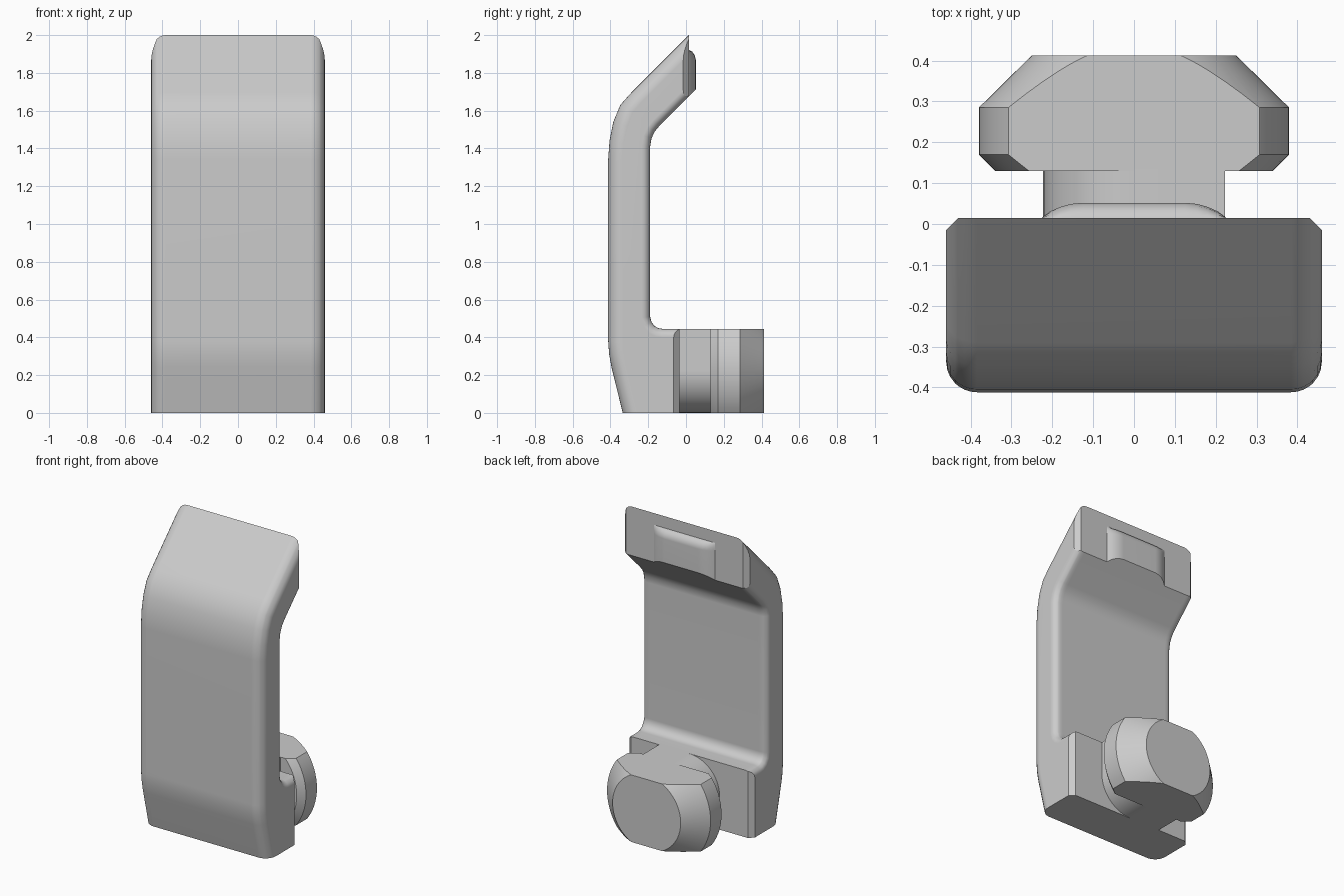
import bpy, bmesh, math
from mathutils import Vector

cube = bpy.data.objects.get("Cube")
if cube:
    bpy.data.objects.remove(cube, do_unlink=True)

grey = bpy.data.materials.new("light grey")
grey.use_nodes = True
COLOUR = (0.6, 0.6, 0.6, 1)
grey.diffuse_color = COLOUR
grey.node_tree.nodes["Principled BSDF"].inputs["Base Color"].default_value = COLOUR


def finish(name, bm):
    """Turn a bmesh into a shaded object with sharp creases."""
    bmesh.ops.recalc_face_normals(bm, faces=bm.faces)
    mesh = bpy.data.meshes.new(name)
    bm.to_mesh(mesh)
    bm.free()
    mesh.materials.append(grey)
    obj = bpy.data.objects.new(name, mesh)
    bpy.context.collection.objects.link(obj)
    bpy.ops.object.select_all(action='DESELECT')
    obj.select_set(True)
    bpy.context.view_layer.objects.active = obj
    bpy.ops.object.shade_smooth_by_angle(angle=math.radians(30))
    weighted = obj.modifiers.new("weighted normals", 'WEIGHTED_NORMAL')
    weighted.keep_sharp = True
    return obj


def loft(sections):
    """Skin a row of matching closed sections and cap both ends."""
    bm = bmesh.new()
    rings = [[bm.verts.new(p) for p in sec] for sec in sections]
    n = len(rings[0])
    for a, b in zip(rings, rings[1:]):
        for i in range(n):
            j = (i + 1) % n
            bm.faces.new((a[i], a[j], b[j], b[i]))
    bm.faces.new(rings[0])
    bm.faces.new(rings[-1])
    return bm


def inset(points, depths):
    """Move each edge of a clockwise outline inwards by its own depth."""
    n = len(points)
    normals = []
    for i in range(n):
        d = (Vector(points[(i + 1) % n]) - Vector(points[i])).normalized()
        normals.append(Vector((d.y, -d.x)))
    result = []
    for i, p in enumerate(points):
        a, b, da, db = normals[i - 1], normals[i], depths[i - 1], depths[i]
        det = a.x * b.y - a.y * b.x
        result.append((p[0] + (da * b.y - db * a.y) / det,
                       p[1] + (a.x * db - b.x * da) / det))
    return result


# Bent bracket: side outline as (y, z), front edge upwards then back edge down
HALF = 0.46
outer = [(-0.335, 0), (-0.394, 0.24), (-0.407, 0.31), (-0.412, 0.38),
         (-0.412, 1.34), (-0.405, 1.44), (-0.385, 1.54), (-0.348, 1.63),
         (-0.29, 1.695), (0.015, 2)]
inner = [(0.015, 1.675), (-0.14, 1.52), (-0.165, 1.49), (-0.182, 1.455),
         (-0.19, 1.41), (-0.19, 0.51), (-0.182, 0.48), (-0.167, 0.46),
         (-0.148, 0.449), (-0.125, 0.445), (-0.035, 0.445)]
outline = outer + inner + [(-0.035, 0)]


def round_depth(r, s):
    return r - math.sqrt(r * r - (r - s) ** 2) if s < r else 0


sections = []
for s in (0, 0.003, 0.01, 0.022, 0.03, 0.045, 0.06, 0.075):
    front, back = round_depth(0.075, s), round_depth(0.045, s)
    chamfer = max(0, 0.03 - s)
    depths = ([front] * (len(outer) - 1) + [chamfer]
              + [back] * (len(inner) - 1) + [chamfer, 0])
    sections.append((HALF - s, inset(outline, depths)))
left = [[(x, y, z) for y, z in sec] for x, sec in sections]
right = [[(-x, y, z) for y, z in sec] for x, sec in reversed(sections)]
finish("bent_bracket", loft(left + right))

# Raised pad on the upper end face, domed towards its sides
pad = []
for x, h in ((0.225, 0.001), (0.205, 0.016), (0.18, 0.027), (0.155, 0.034), (0.125, 0.037)):
    y = 0.015 + h
    pad.append((x, [(-0.01, 1.65), (y, 1.675 + h), (y, 1.87), (y - h * 0.15, 1.893),
                    (y - h * 0.5, 1.912), (0.015, 1.922), (-0.01, 1.924)]))
left = [[(x, y, z) for y, z in sec] for x, sec in pad]
right = [[(-x, y, z) for y, z in sec] for x, sec in reversed(pad)]
finish("end_pad", loft(left + right))

# Locking neck: round with two opposite square corners
R = 0.2225
neck = []
for start, sign in ((90, 1), (270, -1)):
    neck.append((sign * R, sign * R))
    for k in range(13):
        a = math.radians(start + k * 7.5)
        neck.append((R * math.cos(a), R * math.sin(a)))
finish("locking_neck", loft([[(x, y, R + z) for x, z in neck] for y in (-0.04, 0.135)]))

# Locking head: chamfered disc about the y axis, trimmed flat above and below
SEGMENTS = 72
rings = []
for y, r in ((0.13, 0.34), (0.17, 0.38), (0.285, 0.38), (0.413, 0.25)):
    rings.append([(r * math.cos(math.tau * i / SEGMENTS), y,
                   R + r * math.sin(math.tau * i / SEGMENTS)) for i in range(SEGMENTS)])
head = loft(rings)
for z, direction in ((0, -1), (2 * R, 1)):
    cut = bmesh.ops.bisect_plane(head, geom=head.verts[:] + head.edges[:] + head.faces[:],
                                 plane_co=(0, 0, z), plane_no=(0, 0, direction),
                                 clear_outer=True)
    rim = [e for e in cut["geom_cut"] if isinstance(e, bmesh.types.BMEdge)]
    bmesh.ops.contextual_create(head, geom=rim)
finish("locking_head", head)
